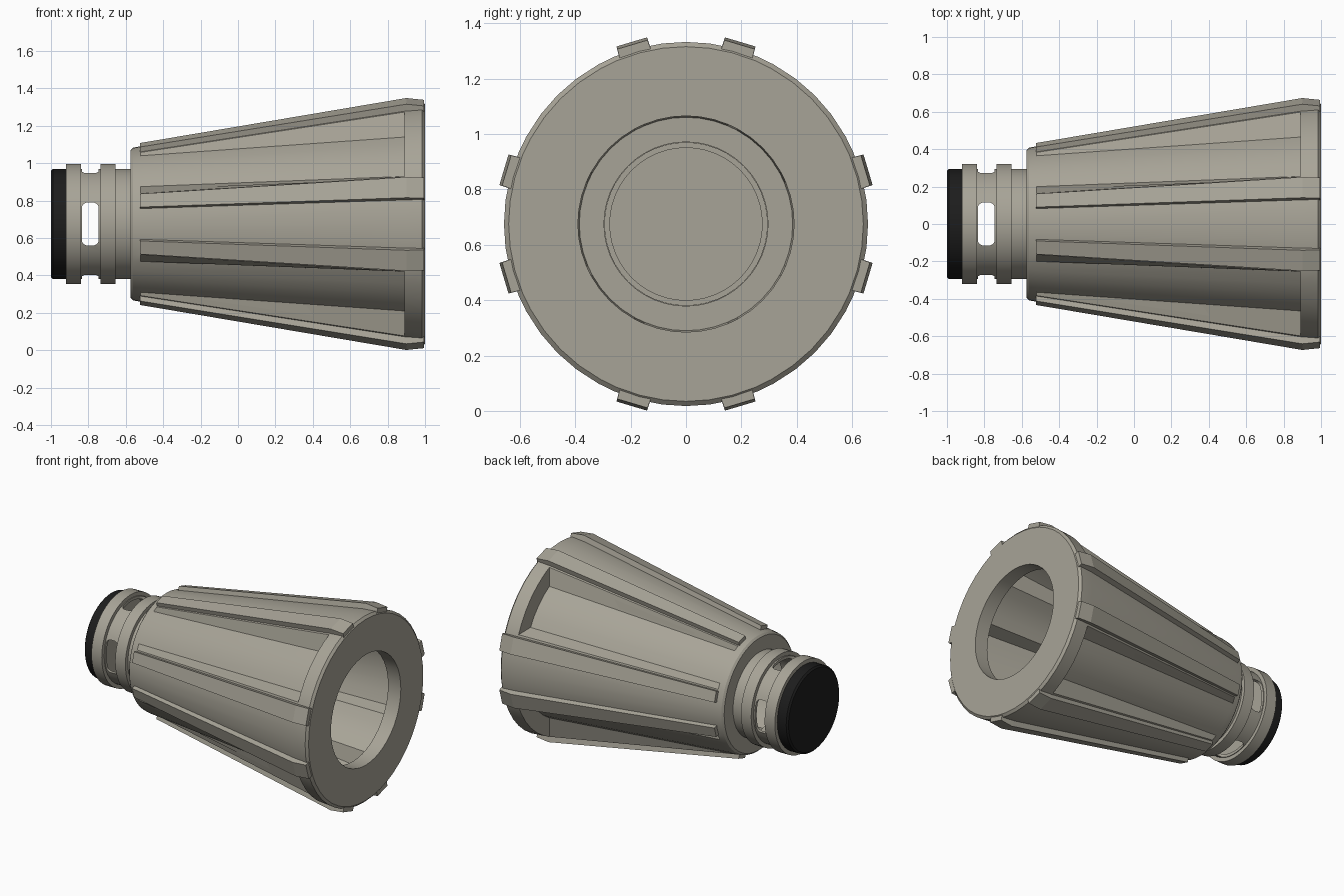
import bpy, bmesh, math

if "Cube" in bpy.data.objects:
    bpy.data.objects.remove(bpy.data.objects["Cube"])

CZ = 0.675  # height of the long axis


def material(name, rgb):
    m = bpy.data.materials.new(name)
    m.diffuse_color = (*rgb, 1)
    m.use_nodes = True
    m.node_tree.nodes["Principled BSDF"].inputs["Base Color"].default_value = m.diffuse_color
    return m


BEIGE = material("warm_grey", (0.39, 0.37, 0.31))
BLACK = material("black", (0.012, 0.012, 0.012))


def point(x, r, deg):
    a = math.radians(deg)
    return (x, r * math.sin(a), CZ + r * math.cos(a))


def loft(name, rings, mat, loop=False, caps=False):
    """Skin a list of rings, each with the same number of points."""
    bm = bmesh.new()
    vs = [[bm.verts.new(p) for p in ring] for ring in rings]
    n = len(vs[0])
    for i in range(len(vs) if loop else len(vs) - 1):
        a, b = vs[i], vs[(i + 1) % len(vs)]
        for k in range(n):
            j = (k + 1) % n
            bm.faces.new((a[k], a[j], b[j], b[k]))
    if caps:
        bm.faces.new(vs[0])
        bm.faces.new(vs[-1])
    bmesh.ops.remove_doubles(bm, verts=bm.verts, dist=1e-5)
    bmesh.ops.recalc_face_normals(bm, faces=bm.faces)
    me = bpy.data.meshes.new(name)
    bm.to_mesh(me)
    bm.free()
    ob = bpy.data.objects.new(name, me)
    bpy.context.collection.objects.link(ob)
    me.materials.append(mat)
    return ob


def select(ob):
    bpy.ops.object.select_all(action='DESELECT')
    ob.select_set(True)
    bpy.context.view_layer.objects.active = ob


def smooth(ob):
    select(ob)
    bpy.ops.object.shade_smooth_by_angle(angle=math.radians(25))


def lathe(name, profile, mat, seg=48):
    rings = [[point(x, r, 360 * k / seg) for k in range(seg)] for x, r in profile]
    return loft(name, rings, mat)


# Tapered body: raised sectors at the four sides, sunken panels on the diagonals
SECTION = []
for q in range(4):
    SECTION += [(q * 90 + d, False) for d in (-23, -15, -7.5, 0, 7.5, 15, 23)]
    SECTION += [(q * 90 + d, True) for d in (28.7, 37, 45, 53, 61.3)]


def ring(x, r, sunk=None):
    return [point(x, sunk if (s and sunk) else r, d) for d, s in SECTION]


body = loft("tapered_body", [
    ring(-0.575, 0.395), ring(-0.562, 0.408), ring(-0.52, 0.416),
    ring(0.89, 0.65, 0.53), ring(0.89, 0.65), ring(0.985, 0.657),
    ring(1.0, 0.64), ring(1.0, 0.39), ring(0.9, 0.39),
    ring(0.9, 0.62, 0.50), ring(-0.55, 0.385),
    ring(-0.55, 0.296), ring(-0.575, 0.296)], BEIGE, loop=True)
smooth(body)

# Eight long ribs, in pairs about each side
for q in range(4):
    for side in (-1, 1):
        c = q * 90 + side * 16.6
        rings = []
        for x, low, high in ((-0.525, 0.40, 0.442), (0.9, 0.63, 0.688), (0.995, 0.63, 0.678)):
            rings.append([point(x, low, c - 5.4), point(x, high, c - 4.8),
                          point(x, high, c + 4.8), point(x, low, c + 5.4)])
        loft(f"rib_{q}_{'a' if side < 0 else 'b'}", rings, BEIGE, caps=True)

# Hollow neck with two collars
neck = lathe("neck", [
    (-0.92, 0), (-0.92, 0.322), (-0.84, 0.322), (-0.84, 0.295), (-0.735, 0.295),
    (-0.735, 0.322), (-0.655, 0.322), (-0.655, 0.295), (-0.56, 0.295),
    (-0.56, 0.275), (-0.9, 0.275), (-0.9, 0)], BEIGE)

# Rounded slots through the neck, front to back and top to bottom
for vertical in (False, True):
    outline = []
    for cx, cw, start in ((1, 1, 0), (-1, 1, 90), (-1, -1, 180), (1, -1, 270)):
        for i in range(5):
            a = math.radians(start + i * 22.5)
            outline.append((-0.79 + cx * 0.015 + 0.03 * math.cos(a),
                            cw * 0.085 + 0.03 * math.sin(a)))
    rings = [[(x, w, CZ + t) if vertical else (x, t, CZ + w) for x, w in outline]
             for t in (-0.5, 0.5)]
    cutter = loft("slot_cutter", rings, BEIGE, caps=True)
    cutter.hide_render = True
    select(neck)
    mod = neck.modifiers.new("slot", 'BOOLEAN')
    mod.operation = 'DIFFERENCE'
    mod.solver = 'EXACT'
    mod.object = cutter
    bpy.ops.object.modifier_apply(modifier=mod.name)
    bpy.data.objects.remove(cutter)
smooth(neck)

# Black end cap
cap = lathe("end_cap", [(-0.92, 0), (-0.92, 0.295), (-0.99, 0.295),
                        (-1.0, 0.283), (-1.0, 0)], BLACK)
smooth(cap)
